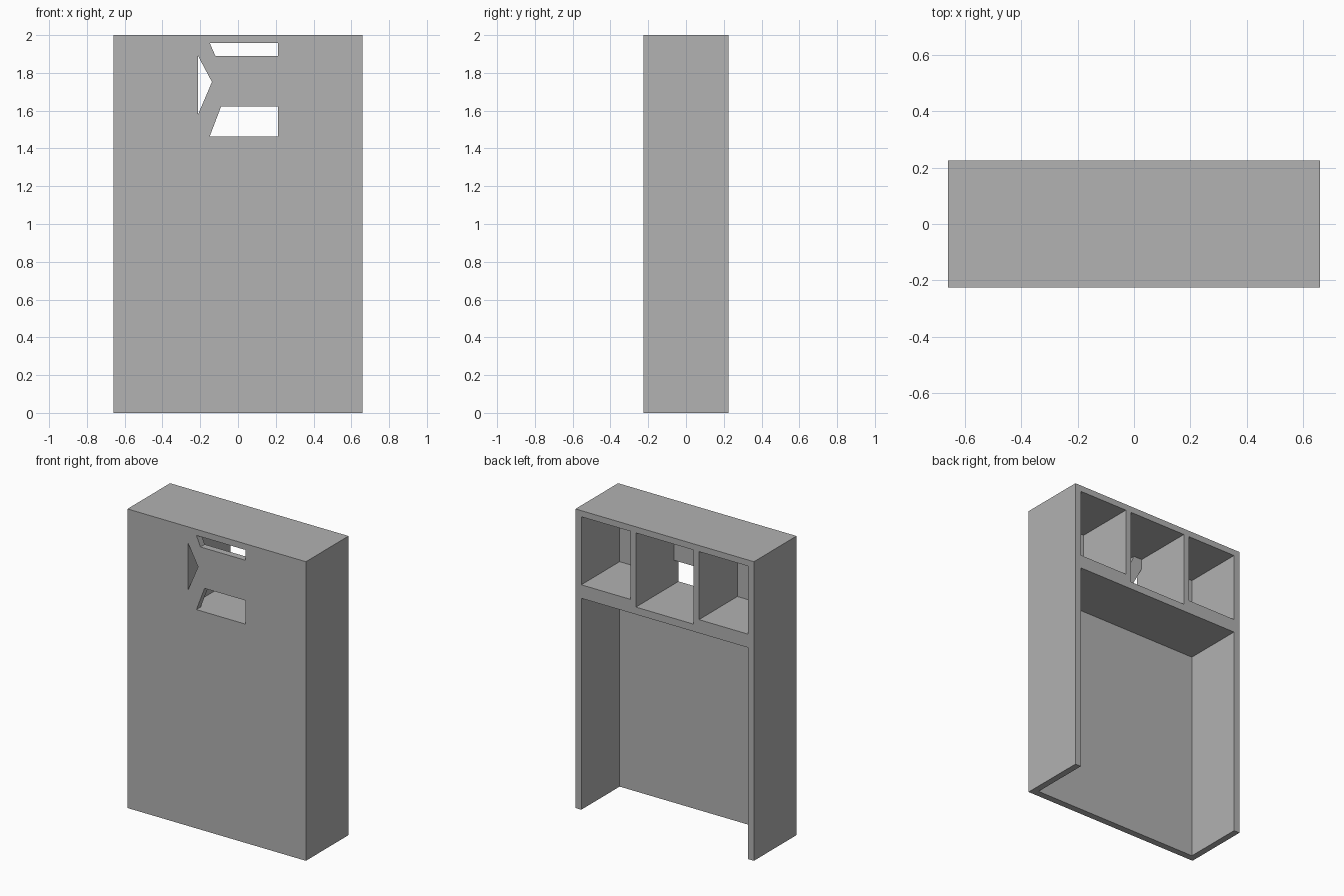
import bpy
import bmesh

if "Cube" in bpy.data.objects:
    bpy.data.objects.remove(bpy.data.objects["Cube"], do_unlink=True)

grey = bpy.data.materials.new("plain grey")
grey.use_nodes = True
grey.diffuse_color = (0.445, 0.445, 0.445, 1)
grey.node_tree.nodes["Principled BSDF"].inputs["Base Color"].default_value = grey.diffuse_color

# Overall size and board positions
W, D, H = 0.66, 0.225, 2.0      # half width, half depth, height
SIDE = 0.617                    # inner face of the side boards
DIV_IN, DIV_OUT = 0.213, 0.254  # faces of the two dividers
CEIL = 1.959                    # underside of the top board
FLOOR, MID_FLOOR = 1.504, 1.463 # floors of the outer and middle bays
SHELF = 1.414                   # underside of the shelf
PANEL = -0.18                   # inner face of the front panel
BEYOND = 0.1                    # how far cutters pass the outside


def prism(name, outline, y0, y1):
    """Extrude an x-z outline from y0 to y1."""
    bm = bmesh.new()
    face = bm.faces.new([bm.verts.new((x, y0, z)) for x, z in outline])
    ext = bmesh.ops.extrude_face_region(bm, geom=[face])
    moved = [v for v in ext["geom"] if isinstance(v, bmesh.types.BMVert)]
    bmesh.ops.translate(bm, verts=moved, vec=(0, y1 - y0, 0))
    bmesh.ops.recalc_face_normals(bm, faces=bm.faces)
    mesh = bpy.data.meshes.new(name)
    bm.to_mesh(mesh)
    bm.free()
    mesh.materials.append(grey)
    obj = bpy.data.objects.new(name, mesh)
    bpy.context.collection.objects.link(obj)
    return obj


def rect(x0, x1, z0, z1):
    return [(x0, z0), (x1, z0), (x1, z1), (x0, z1)]


def cut(body, name, outline, y0, y1):
    """Subtract a prism from the body."""
    cutter = prism(name, outline, y0, y1)
    cutter.hide_render = True
    mod = body.modifiers.new(name, "BOOLEAN")
    mod.operation = "DIFFERENCE"
    mod.solver = "EXACT"
    mod.object = cutter
    bpy.context.view_layer.objects.active = body
    bpy.ops.object.modifier_apply(modifier=mod.name)
    bpy.data.objects.remove(cutter, do_unlink=True)


cabinet = prism("cabinet", rect(-W, W, 0, H), -D, D)

# Bays open at the back, and the large space open at back and bottom
bays = {
    "left_bay": rect(DIV_OUT, SIDE, FLOOR, CEIL),
    "middle_bay": rect(-DIV_IN, DIV_IN, MID_FLOOR, CEIL),
    "right_bay": rect(-SIDE, -DIV_OUT, FLOOR, CEIL),
    "lower_space": rect(-SIDE, SIDE, -BEYOND, SHELF),
}
for name, outline in bays.items():
    cut(cabinet, name, outline, PANEL, D + BEYOND)

# Openings through the front panel into the middle bay
openings = {
    "upper_slot": [(-0.15, CEIL), (-0.12, 1.89), (DIV_IN, 1.89), (DIV_IN, CEIL)],
    "side_notch": [(-DIV_IN, 1.893), (-DIV_IN, 1.576), (-0.138, 1.752)],
    "lower_slot": [(-0.15, MID_FLOOR), (DIV_IN, MID_FLOOR), (DIV_IN, 1.621), (-0.09, 1.621)],
}
for name, outline in openings.items():
    cut(cabinet, name, outline, -D - BEYOND, PANEL + BEYOND)
